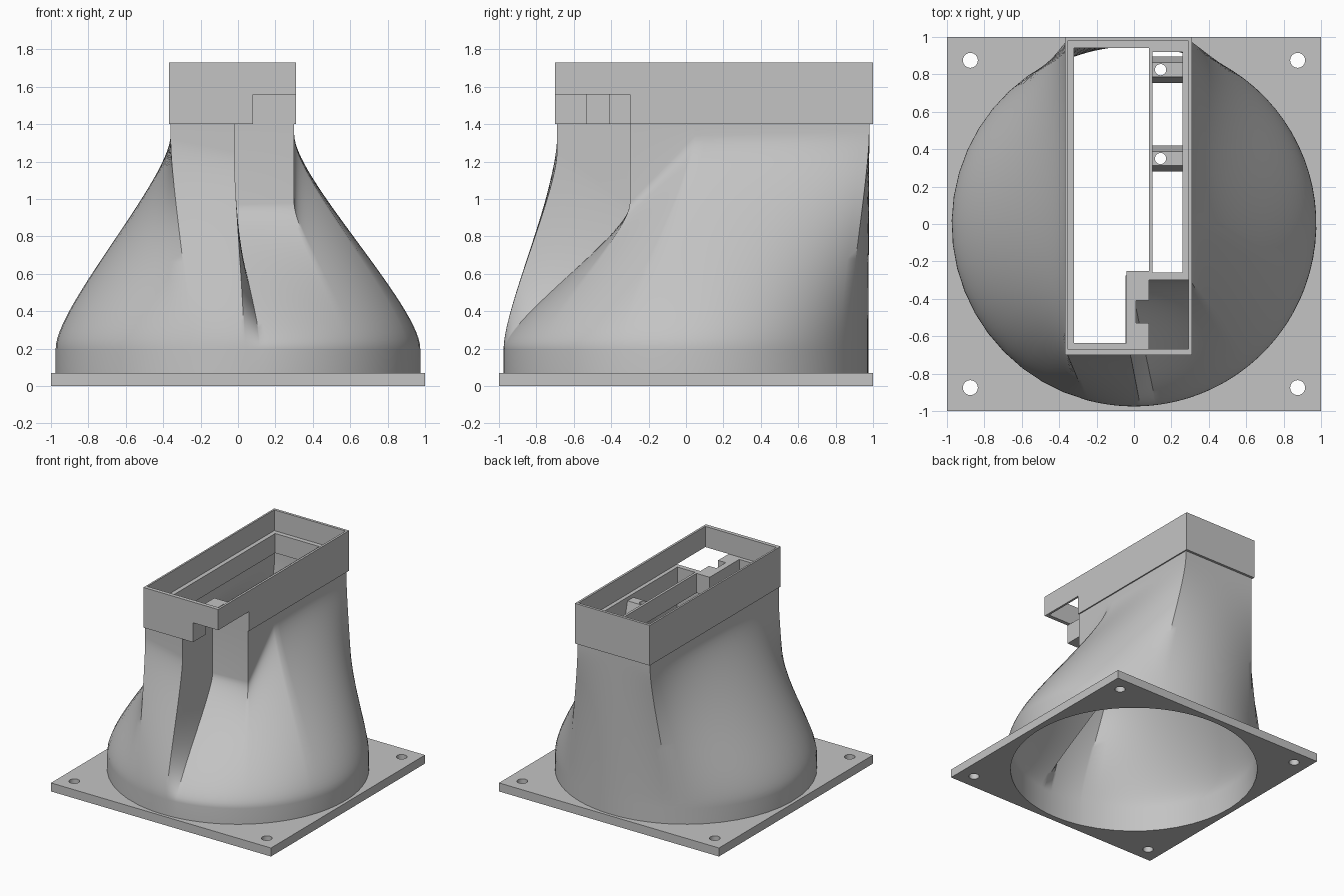
import bpy, bmesh
from math import cos, sin, radians
from mathutils import Vector

if "Cube" in bpy.data.objects:
    bpy.data.objects.remove(bpy.data.objects["Cube"], do_unlink=True)

grey = bpy.data.materials.new("plain_grey")
grey.use_nodes = True
COLOUR = (0.55, 0.55, 0.55, 1)
grey.diffuse_color = COLOUR
grey.node_tree.nodes["Principled BSDF"].inputs["Base Color"].default_value = COLOUR


def finish(name, bm):
    bmesh.ops.recalc_face_normals(bm, faces=bm.faces)
    mesh = bpy.data.meshes.new(name)
    bm.to_mesh(mesh)
    bm.free()
    mesh.materials.append(grey)
    obj = bpy.data.objects.new(name, mesh)
    bpy.context.collection.objects.link(obj)
    return obj


def prism(name, points, axis, low, high):
    """Extrude a closed outline along x or z."""
    bm = bmesh.new()
    place = (lambda p, h: (h, p[0], p[1])) if axis == "x" else (lambda p, h: (p[0], p[1], h))
    rings = [[bm.verts.new(place(p, h)) for p in points] for h in (low, high)]
    n = len(points)
    for ring in rings:
        bm.faces.new(ring)
    for i in range(n):
        j = (i + 1) % n
        bm.faces.new((rings[0][i], rings[0][j], rings[1][j], rings[1][i]))
    return finish(name, bm)


def box(name, x0, x1, y0, y1, z0, z1):
    return prism(name, [(x0, y0), (x1, y0), (x1, y1), (x0, y1)], "z", z0, z1)


def cylinder(name, x, y, r, z0, z1, n):
    ring = [(x + r * cos(radians(360 * i / n)), y + r * sin(radians(360 * i / n))) for i in range(n)]
    return prism(name, ring, "z", z0, z1)


def select(obj):
    bpy.ops.object.select_all(action="DESELECT")
    obj.select_set(True)
    bpy.context.view_layer.objects.active = obj


def cut(obj, cutters):
    for cutter in cutters:
        mod = obj.modifiers.new("cut", "BOOLEAN")
        mod.operation = "DIFFERENCE"
        mod.solver = "EXACT"
        mod.object = cutter
        select(obj)
        bpy.ops.object.modifier_apply(modifier=mod.name)
        bpy.data.objects.remove(cutter, do_unlink=True)


def smooth(obj, angle):
    select(obj)
    bpy.ops.object.shade_smooth_by_angle(angle=radians(angle))


# Square base flange with round opening and four bolt holes
flange = box("base_flange", -1, 1, -1, 1, 0, 0.07)
cut(flange, [cylinder("opening", 0, 0, 0.96, -0.1, 0.2, 160)]
    + [cylinder("bolt_hole", sx * 0.875, sy * 0.875, 0.04, -0.1, 0.2, 32)
       for sx in (-1, 1) for sy in (-1, 1)])
smooth(flange, 30)

# Duct corners: x, y, inset direction, angle on the round end, height where it turns upright
CORNERS = [
    (-0.02, -0.30, -1, 1, -83, 0.97),
    (0.30, -0.30, -1, 1, -52, 0.98),
    (0.30, 0.05, -1, 0, -20, 1.34),
    (0.30, 0.98, -1, -1, 62, 1.36),
    (-0.36, 0.98, 1, -1, 118, 1.36),
    (-0.36, -0.69, 1, 1, 255, 1.32),
    (-0.02, -0.69, -1, 1, 272, 1.25),
]
STEPS, ROWS = 18, 28
FOOT, TOP = 0.2, 1.405


def duct_rings(bm, radius, inset):
    """Rings from the round foot to the stepped top outline."""
    path = []
    for i, a in enumerate(CORNERS):
        b = CORNERS[(i + 1) % len(CORNERS)]
        end = b[4] if b[4] > a[4] else b[4] + 360
        pa = Vector((a[0] + a[2] * inset, a[1] + a[3] * inset))
        pb = Vector((b[0] + b[2] * inset, b[1] + b[3] * inset))
        for s in range(STEPS):
            t = s / STEPS
            ang = radians(a[4] + (end - a[4]) * t)
            round_pt = Vector((cos(ang), sin(ang))) * radius
            path.append((round_pt, pa.lerp(pb, t), a[5] + (b[5] - a[5]) * t))
    rings = [[bm.verts.new((c.x, c.y, 0)) for c, p, h in path]]
    for k in range(ROWS + 1):
        t = k / ROWS
        ring = []
        for c, p, h in path:
            reach = 0.2 * (h - FOOT)
            z = (FOOT * (1 - t) ** 3 + 3 * (FOOT + reach) * t * (1 - t) ** 2
                 + 3 * (h - reach) * t * t * (1 - t) + h * t ** 3)
            q = c.lerp(p, t * t * (3 - 2 * t))
            ring.append(bm.verts.new((q.x, q.y, z)))
        rings.append(ring)
    rings.append([bm.verts.new((p.x, p.y, TOP)) for c, p, h in path])
    return rings


# Hollow duct: outer skin up, inner skin back down, closed into a loop
bm = bmesh.new()
loop = duct_rings(bm, 0.975, 0) + duct_rings(bm, 0.95, 0.025)[::-1]
for i, lower in enumerate(loop):
    upper = loop[(i + 1) % len(loop)]
    for j in range(len(lower)):
        k = (j + 1) % len(lower)
        bm.faces.new((lower[j], lower[k], upper[k], upper[j]))
duct = finish("duct", bm)
smooth(duct, 32)

# Rectangular socket with an upper pocket, floor openings and a cut-away corner
socket = box("top_socket", -0.37, 0.31, -0.70, 1.0, 1.40, 1.73)
cut(socket, [
    box("pocket", -0.355, 0.292, -0.668, 0.978, 1.56, 1.9),
    box("long_opening", -0.32, -0.04, -0.635, 0.94, 1.3, 1.65),
    box("wide_opening", -0.1, 0.08, -0.25, 0.94, 1.3, 1.65),
    box("side_channel", 0.10, 0.26, -0.26, 0.92, 1.3, 1.65),
    box("corner_cut", 0.08, 0.5, -1, -0.30, 1.3, 1.56),
    box("corner_opening", 0.08, 0.292, -0.668, -0.30, 1.3, 1.65),
    box("cable_notch", 0.01, 0.12, -0.53, -0.41, 1.3, 1.65),
])

# Tapered cross bars with screw holes in the side channel
for label, y in (("front", 0.35), ("back", 0.825)):
    outline = [(y - 0.07, 1.40), (y + 0.07, 1.40), (y + 0.038, 1.53), (y - 0.038, 1.53)]
    bar = prism(label + "_cross_bar", outline, "x", 0.095, 0.265)
    cut(bar, [cylinder("screw_hole", 0.142, y, 0.03, 1.3, 1.7, 32)])
    smooth(bar, 30)
